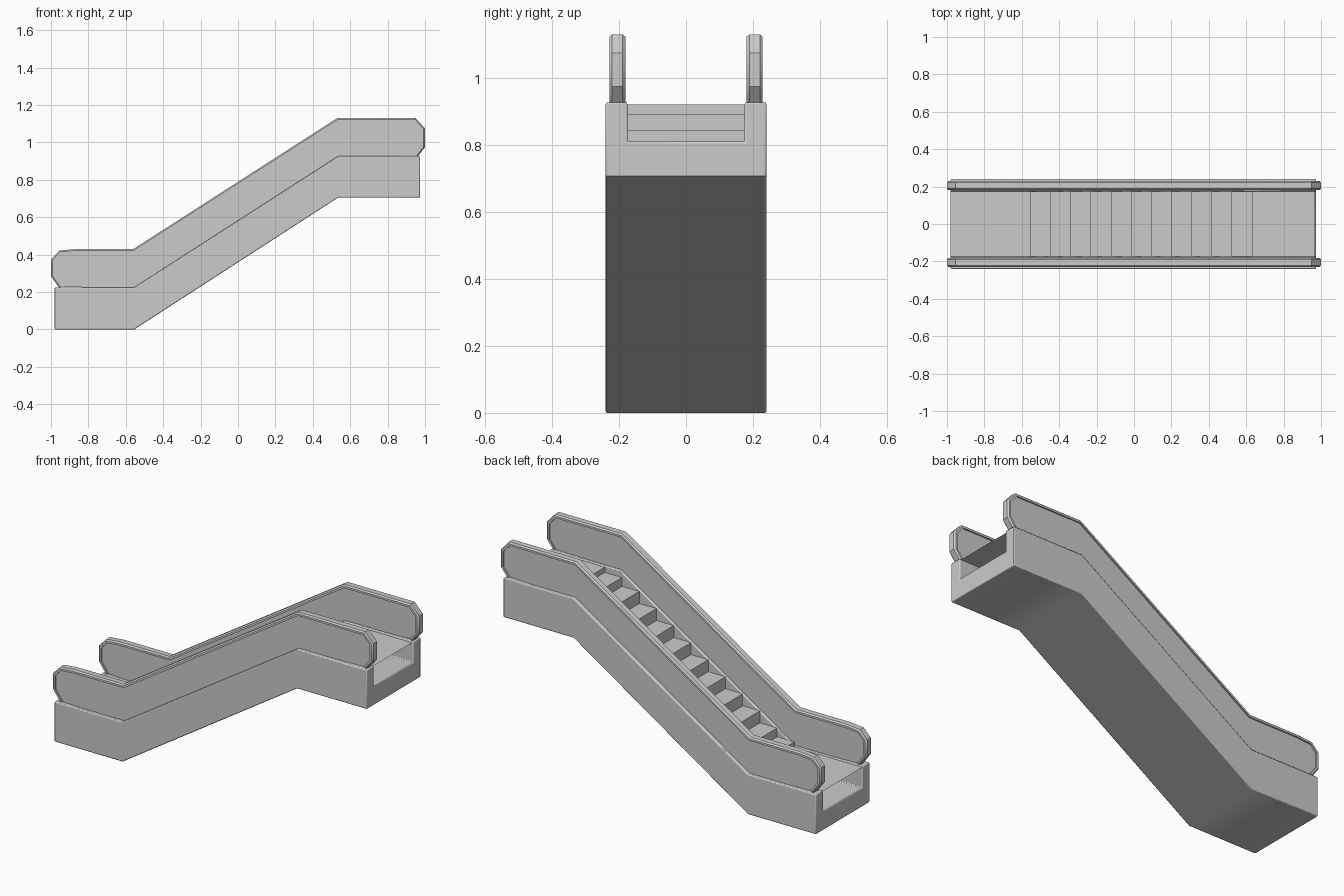
import bpy, bmesh
from mathutils import Vector

if "Cube" in bpy.data.objects:
    bpy.data.objects.remove(bpy.data.objects["Cube"])


def make(name, verts, faces, bevel=0.0, angle=0.6):
    me = bpy.data.meshes.new(name)
    me.from_pydata(verts, [], faces)
    bm = bmesh.new()
    bm.from_mesh(me)
    bmesh.ops.recalc_face_normals(bm, faces=bm.faces)
    bm.to_mesh(me)
    bm.free()
    ob = bpy.data.objects.new(name, me)
    bpy.context.collection.objects.link(ob)
    if bevel:
        m = ob.modifiers.new("soft_edges", 'BEVEL')
        m.width, m.segments, m.limit_method, m.angle_limit = bevel, 2, 'ANGLE', 1.0
    bpy.ops.object.select_all(action='DESELECT')
    ob.select_set(True)
    bpy.context.view_layer.objects.active = ob
    bpy.ops.object.shade_smooth_by_angle(angle=angle)
    return ob


def loft(name, rings, **kw):
    # join equal closed rings into a capped tube
    n = len(rings[0])
    verts = [p for r in rings for p in r]
    faces = [(i * n + j, i * n + (j + 1) % n, (i + 1) * n + (j + 1) % n, (i + 1) * n + j)
             for i in range(len(rings) - 1) for j in range(n)]
    faces += [tuple(range(n)), tuple(range(len(verts) - n, len(verts)))]
    return make(name, verts, faces, **kw)


# U-shaped truss channel: bottom, floor and wall-top height at each station
W, IN = 0.24, 0.175
rings = []
for x, b, f, t in [(-0.98, 0, 0.105, 0.225), (-0.555, 0, 0.105, 0.225),
                   (0.535, 0.705, 0.81, 0.927), (0.973, 0.705, 0.81, 0.927)]:
    rings.append([(x, y, z) for y, z in [(-W, b), (W, b), (W, t), (IN, t),
                                         (IN, f), (-IN, f), (-IN, t), (-W, t)]])
loft("truss", rings, bevel=0.005)

# Landings and steps as one thin sheet, with shallower risers at both ends
z = 0.221
prof = [(-0.98, z)]
for i, rise in enumerate([0.03, 0.05] + [0.0675] * 8 + [0.05, 0.03]):
    x = -0.555 + i * 0.1077
    prof.append((x, z))
    z += rise
    prof.append((x, z))
prof.append((0.965, z))
n = len(prof)
make("steps", [(x, s * IN, z) for s in (-1, 1) for x, z in prof],
     [(i, i + 1, n + i + 1, n + i) for i in range(n - 1)], angle=0.3)

# Balustrades: outer handrail path from lower end to upper end
path = [Vector(p) for p in [(-0.955, 0.222), (-1.0, 0.285), (-1.0, 0.375), (-0.955, 0.422),
                            (-0.87, 0.43), (-0.56, 0.43), (0.53, 1.13), (0.95, 1.13),
                            (1.0, 1.075), (1.0, 0.975), (0.96, 0.924)]]


def inset(i, d):
    # point moved inward by d with mitred corners
    def normal(a, b):
        v = (b - a).normalized()
        return Vector((v.y, -v.x))
    ns = []
    if i > 0:
        ns.append(normal(path[i - 1], path[i]))
    if i < len(path) - 1:
        ns.append(normal(path[i], path[i + 1]))
    m = sum(ns, Vector((0, 0))).normalized()
    return path[i] + m * (d / m.dot(ns[0]))


# handrail section: sideways offset and depth below the outer path
section = [(-0.016, 0), (0.016, 0), (0.024, 0.007), (0.024, 0.018), (-0.024, 0.018), (-0.024, 0.007)]
for side, s in (("front", -1), ("back", 1)):
    yc = s * 0.205
    rings = []
    for i in range(len(path)):
        ring = []
        for y, d in section:
            p = inset(i, d)
            ring.append((p.x, yc + y, p.y))
        rings.append(ring)
    loft(side + "_handrail", rings)

    # side panel filling the loop down to the wall top
    outline = [inset(i, 0.012) for i in range(len(path))]
    outline += [Vector((0.535, 0.92)), Vector((-0.555, 0.218))]
    loft(side + "_panel", [[(p.x, yc + y, p.y) for p in outline] for y in (-0.016, 0.016)], angle=0.3)
